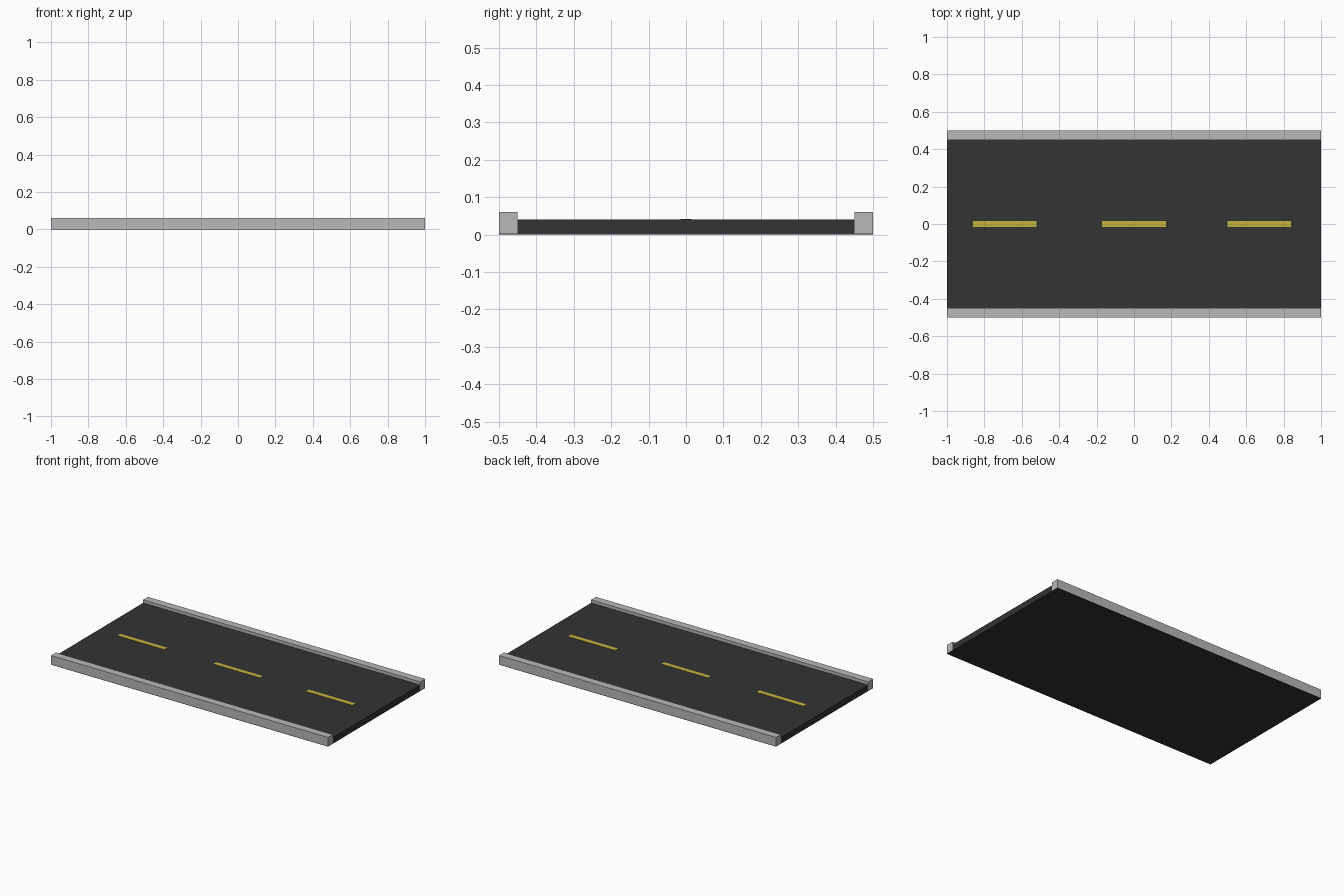
import bpy
import bmesh

cube = bpy.data.objects.get("Cube")
if cube:
    bpy.data.objects.remove(cube, do_unlink=True)


def make_material(name, rgb):
    mat = bpy.data.materials.new(name)
    mat.use_nodes = True
    color = (*rgb, 1.0)
    mat.diffuse_color = color
    mat.node_tree.nodes["Principled BSDF"].inputs["Base Color"].default_value = color
    return mat


def extrude_profile(name, profile, x0, x1, mat):
    """Sweep a closed (y, z) outline along x."""
    bm = bmesh.new()
    face = bm.faces.new([bm.verts.new((x0, y, z)) for y, z in profile])
    swept = bmesh.ops.extrude_face_region(bm, geom=[face])["geom"]
    verts = [g for g in swept if isinstance(g, bmesh.types.BMVert)]
    bmesh.ops.translate(bm, verts=verts, vec=(x1 - x0, 0, 0))
    bmesh.ops.recalc_face_normals(bm, faces=bm.faces)
    mesh = bpy.data.meshes.new(name)
    bm.to_mesh(mesh)
    bm.free()
    mesh.materials.append(mat)
    obj = bpy.data.objects.new(name, mesh)
    bpy.context.collection.objects.link(obj)
    return obj


def rectangle(y0, y1, z0, z1):
    return [(y0, z0), (y1, z0), (y1, z1), (y0, z1)]


asphalt = make_material("asphalt", (0.033, 0.033, 0.033))
concrete = make_material("concrete", (0.48, 0.48, 0.48))
yellow = make_material("yellow_paint", (0.57, 0.45, 0.045))

HALF_LENGTH, HALF_WIDTH = 1.0, 0.5
INNER = 0.45          # inner edge of the curbs
BASE, ROAD, CURB = 0.003, 0.04, 0.06

# Road slab, with a thin ledge under each curb
half = [(HALF_WIDTH, 0), (HALF_WIDTH, BASE), (INNER, BASE), (INNER, ROAD)]
outline = half + [(-y, z) for y, z in reversed(half)]
extrude_profile("road_slab", outline, -HALF_LENGTH, HALF_LENGTH, asphalt)

# Curbs along both edges
for name, side in (("front_curb", -1), ("back_curb", 1)):
    extrude_profile(name, rectangle(side * INNER, side * HALF_WIDTH, BASE, CURB),
                    -HALF_LENGTH, HALF_LENGTH, concrete)

# Painted centre line dashes
for name, x in (("right_dash", -0.69), ("middle_dash", 0.0), ("left_dash", 0.67)):
    extrude_profile(name, rectangle(-0.015, 0.015, ROAD - 0.002, ROAD + 0.002),
                    x - 0.17, x + 0.17, yellow)
